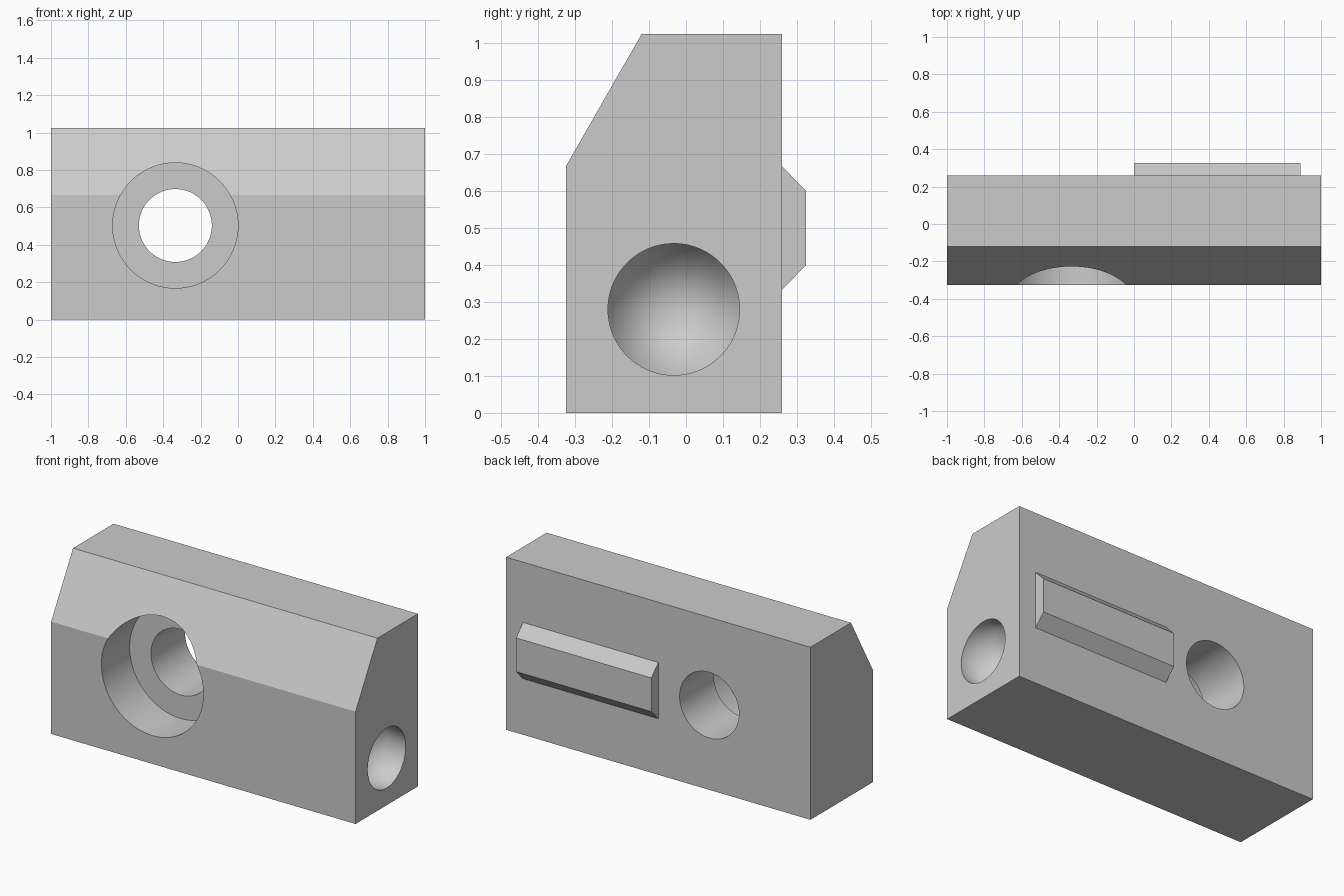
import bpy, bmesh, math
from mathutils import Matrix, Vector

cube = bpy.data.objects.get("Cube")
if cube:
    bpy.data.objects.remove(cube, do_unlink=True)

grey = bpy.data.materials.new("light_grey")
grey.use_nodes = True
colour = (0.6, 0.6, 0.6, 1)
grey.diffuse_color = colour
grey.node_tree.nodes["Principled BSDF"].inputs["Base Color"].default_value = colour


def add_object(name, bm):
    bmesh.ops.recalc_face_normals(bm, faces=bm.faces)
    mesh = bpy.data.meshes.new(name)
    bm.to_mesh(mesh)
    bm.free()
    mesh.materials.append(grey)
    obj = bpy.data.objects.new(name, mesh)
    bpy.context.collection.objects.link(obj)
    return obj


def prism(name, outline, x0, x1):
    """Extrude a (y, z) outline along x."""
    bm = bmesh.new()
    face = bm.faces.new([bm.verts.new((x0, y, z)) for y, z in outline])
    ext = bmesh.ops.extrude_face_region(bm, geom=[face])
    verts = [g for g in ext["geom"] if isinstance(g, bmesh.types.BMVert)]
    bmesh.ops.translate(bm, verts=verts, vec=(x1 - x0, 0, 0))
    return add_object(name, bm)


def turned(name, profile, axis, centre, segments=96):
    """Revolve (radius, distance) points about an axis, smooth except flat ends."""
    bm = bmesh.new()
    verts = [bm.verts.new((r, 0, d)) for r, d in profile]
    edges = [bm.edges.new(pair) for pair in zip(verts, verts[1:])]
    bmesh.ops.spin(bm, geom=verts + edges, cent=(0, 0, 0), axis=(0, 0, 1),
                   angle=math.tau, steps=segments)
    bmesh.ops.remove_doubles(bm, verts=bm.verts, dist=1e-4)
    bm.normal_update()
    for f in bm.faces:
        f.smooth = abs(f.normal.z) < 0.99
    turn = Vector((0, 0, 1)).rotation_difference(Vector(axis)).to_matrix().to_4x4()
    bm.transform(Matrix.Translation(centre) @ turn)
    return add_object(name, bm)


def cut(target, cutter):
    cutter.hide_render = True
    mod = target.modifiers.new("cut", "BOOLEAN")
    mod.operation = "DIFFERENCE"
    mod.solver = "EXACT"
    mod.object = cutter
    bpy.context.view_layer.objects.active = target
    bpy.ops.object.modifier_apply(modifier=mod.name)
    bpy.data.objects.remove(cutter, do_unlink=True)


# Block with a sloping upper front
front, back, height = -0.325, 0.26, 1.025
body = prism("body", [(front, 0), (back, 0), (back, height),
                      (-0.12, height), (front, 0.667)], -1, 1)

# Counterbored bolt hole, front to back
bore, hole, step = 0.335, 0.195, -0.06
cut(body, turned("bolt_hole_cutter",
                 [(0, -0.5), (bore, -0.5), (bore, step), (hole, step),
                  (hole, 0.5), (0, 0.5)],
                 (0, 1, 0), (-0.335, 0, 0.503)))

# Blind drilled hole with a conical bottom in the left end
radius, depth = 0.178, 0.13
cut(body, turned("drill_cutter",
                 [(0, -0.1), (radius, -0.1), (radius, depth),
                  (0, depth + radius * 0.6)],
                 (-1, 0, 0), (1, -0.033, 0.28)))

# Bevelled key on the back
prism("back_key", [(back, 0.333), (0.325, 0.4), (0.325, 0.6), (back, 0.667)], 0, 0.889)
